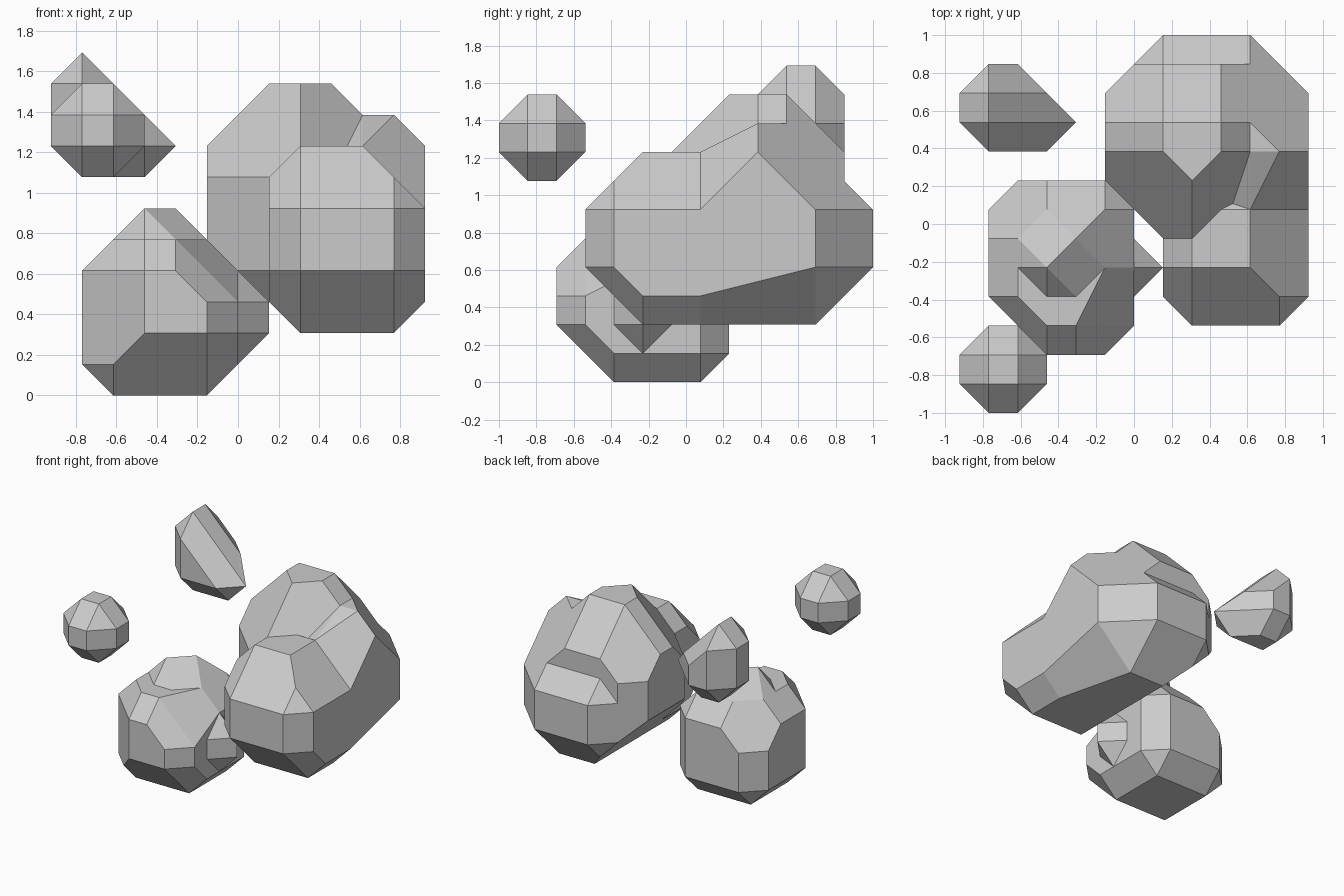
import bpy
import bmesh
from itertools import product
from math import radians
from mathutils import Vector

UNIT = 2 / 13  # lattice step that every corner snaps to

cube = bpy.data.objects.get("Cube")
if cube:
    bpy.data.objects.remove(cube)

stone_grey = bpy.data.materials.new("stone_grey")
stone_grey.use_nodes = True
stone_grey.diffuse_color = (0.6, 0.6, 0.6, 1)
stone_grey.node_tree.nodes["Principled BSDF"].inputs["Base Color"].default_value = (0.6, 0.6, 0.6, 1)


def span(r):
    return r if isinstance(r, tuple) else (r, r)


def add_hull(bm, boxes):
    """Faceted lump: convex hull of core boxes, each grown one step along every axis."""
    points = set()
    for box in boxes:
        for corner in product(*map(span, box)):
            for axis, step in product(range(3), (-1, 1)):
                p = list(corner)
                p[axis] += step
                points.add(tuple(p))
    verts = [bm.verts.new(Vector(p) * UNIT) for p in sorted(points)]
    hull = bmesh.ops.convex_hull(bm, input=verts)
    spare = {g for g in hull["geom_interior"] + hull["geom_unused"]
             if isinstance(g, bmesh.types.BMVert)}
    bmesh.ops.delete(bm, geom=list(spare), context="VERTS")


def stone(name, *hulls):
    bm = bmesh.new()
    for boxes in hulls:
        add_hull(bm, boxes)
    bmesh.ops.dissolve_limit(bm, angle_limit=radians(1), verts=bm.verts, edges=bm.edges)
    bmesh.ops.recalc_face_normals(bm, faces=bm.faces)
    mesh = bpy.data.meshes.new(name)
    bm.to_mesh(mesh)
    bm.free()
    mesh.materials.append(stone_grey)
    bpy.context.collection.objects.link(bpy.data.objects.new(name, mesh))


# Small floating pebble
stone("pebble", [((-5, -4), (-5.5, -4.5), (8, 9))])

# Floating shard, tapering down to one side
stone("shard", [
    (-5, (3.5, 4.5), (8, 10)),
    (-4, (3.5, 4.5), (8, 9)),
    (-3, 3.5, 8),
])

# Low boulder: body, raised crown, and a small knob touching the big rock
stone("low_boulder", [
    ((-4, -1), (-2.5, 0.5), (1, 3)),
    ((-3, -1), -3.5, (2, 3)),
    ((-3, -2), -3.5, 4),
    (-4, (-2.5, -0.5), 4),
    (-1, (-1.5, -0.5), 4),
    ((-3, -1), 0.5, 4),
], [
    (-3, -1.5, 5),
    (-2, -0.5, 5),
    (-4, (-1.5, -0.5), 4),
    (-1, (-1.5, -0.5), 4),
    ((-3, -1), 0.5, 4),
    (-2, -2.5, 4),
], [((-1, 0), -1.5, (2, 3))])

# Front lobe of the big rock
stone("big_rock_front", [
    ((2, 5), -2.5, (4, 6)),
    ((2, 5), (-1.5, 0.5), (3, 6)),
    ((2, 4), (-1.5, 0.5), 7),
])

# Middle of the big rock, one flat flank meeting the front lobe
stone("big_rock_middle", [
    ((2, 4), (0.5, 4.5), 3),
    (5, 0.5, (3, 6)),
    (5, (1.5, 4.5), (4, 6)),
    (4, 0.5, 7),
    ((4, 5), 2.5, 8),
    (2, (0.5, 4.5), 6),
])

# Rear lobe of the big rock: tall peak, lower ledge behind, shoulder on its left
stone("big_rock_back", [
    (0, (1.5, 4.5), (5, 7)),
    (0, (2.5, 3.5), 8),
    (1, (2.5, 3.5), 9),
    (2, (1.5, 3.5), 9),
    (3, (2.5, 3.5), 9),
    ((1, 3), 4.5, 8),
    (1, 0.5, (4, 7)),
    (2, 0.5, 8),
    (5, (1.5, 4.5), (4, 6)),
    ((2, 4), (0.5, 4.5), 3),
], [
    ((1, 4), 5.5, (4, 6)),
    (0, (1.5, 4.5), (5, 6)),
    (5, (1.5, 4.5), (4, 6)),
    ((2, 4), (0.5, 4.5), 3),
], [
    (4, (2.5, 3.5), 8),
    (5, 2.5, 8),
    (5, (1.5, 4.5), 6),
    (3, (2.5, 4.5), 7),
])
